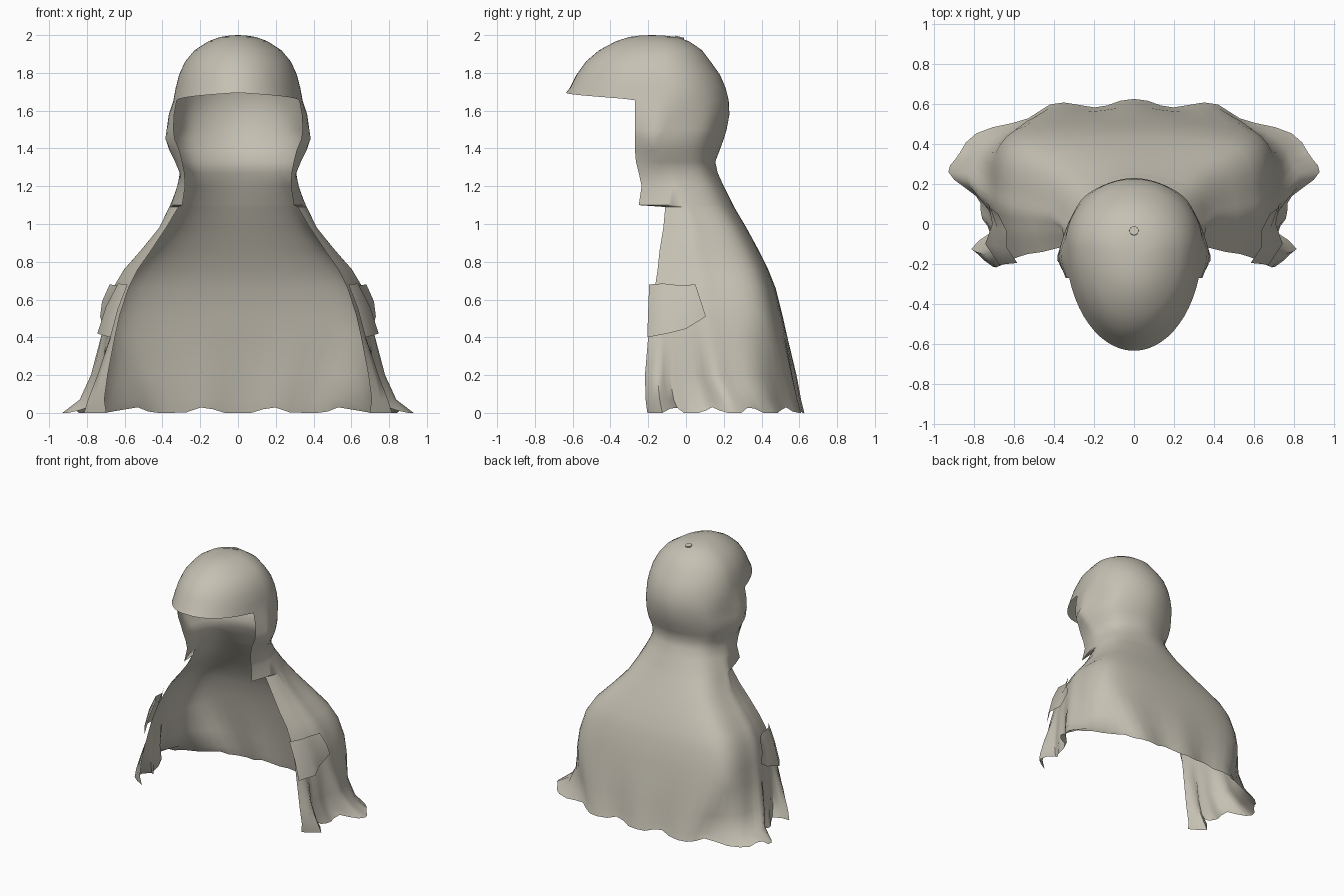
import bpy, math
from mathutils import Vector

if "Cube" in bpy.data.objects:
    bpy.data.objects.remove(bpy.data.objects["Cube"])

cloth = bpy.data.materials.new("beige_cloth")
cloth.diffuse_color = (0.56, 0.53, 0.45, 1)
cloth.use_nodes = True
cloth.node_tree.nodes["Principled BSDF"].inputs["Base Color"].default_value = cloth.diffuse_color

N, M = 28, 12                    # half-ring columns: draped cloth, brim
EDGE = math.radians(108.5)       # angle where the face opening starts


def make(name, verts, faces, angle=50):
    me = bpy.data.meshes.new(name)
    me.from_pydata(verts, [], faces)
    me.materials.append(cloth)
    ob = bpy.data.objects.new(name, me)
    bpy.context.collection.objects.link(ob)
    bpy.ops.object.select_all(action='DESELECT')
    ob.select_set(True)
    bpy.context.view_layer.objects.active = ob
    bpy.ops.object.shade_smooth_by_angle(angle=math.radians(angle))
    return ob


def mirror(ob):
    m = ob.modifiers.new("mirror", 'MIRROR')
    m.use_clip = True
    m.merge_threshold = 0.002
    return ob


def mix(a, b, t):
    t = min(1, max(0, t))
    return a + (b - a) * t


def spline(pts, t):
    """Point at t (0..1) on a smooth curve; pts[0] and pts[-1] are tangent guides."""
    s = min(t, 0.9999) * (len(pts) - 3)
    i, u = int(s), s - int(s)
    a, b, c, d = pts[i:i + 4]
    return 0.5 * (2 * b + (c - a) * u + (2 * a - 5 * b + 4 * c - d) * u ** 2
                  + (3 * b - a - 3 * c + d) * u ** 3)


# Hood crown: egg-shaped rings  (z, half width, front y, back y)
crown = [(1.998, 0.04, -0.24, -0.12), (1.99, 0.095, -0.30, -0.05),
         (1.968, 0.155, -0.37, 0.015), (1.92, 0.23, -0.46, 0.085),
         (1.86, 0.28, -0.53, 0.13), (1.79, 0.312, -0.58, 0.18),
         (1.72, 0.33, -0.615, 0.21), (1.655, 0.342, -0.635, 0.226)]


def crown_ring(z, w, yf, yb):
    yc = yb - 0.38 * (yb - yf)
    ring = []
    for j in range(N + M + 1):
        a = EDGE * j / N if j <= N else EDGE + (math.pi - EDGE) * (j - N) / M
        c = math.cos(a)
        x = 0 if j in (0, N + M) else w * math.sin(a)
        y = yc + c * ((yb - yc) if c > 0 else (yc - yf))
        lift = 0.04 * (max(0, j - N) / M) ** 0.7 if z < 1.7 else 0
        ring.append(Vector((x, y, z + lift)))
    return ring


# Hood sides, collar and cape: open rings
# (z, back y, side x, side y, front edge x, front edge y)
drape = [(1.58, .23, .356, -.1, .338, -.27), (1.50, .215, .368, -.12, .342, -.27),
         (1.45, .20, .378, -.14, .335, -.27), (1.39, .178, .357, -.11, .31, -.27),
         (1.33, .155, .325, -.09, .295, -.265), (1.27, .168, .298, -.06, .283, -.25),
         (1.20, .20, .315, -.02, .28, -.235), (1.10, .25, .355, .02, .295, -.25),
         (1.09, .255, .358, .03, .315, -.11), (.98, .32, .41, .08, .38, -.12),
         (.86, .385, .51, .1, .46, -.14), (.76, .435, .60, .12, .53, -.15),
         (.66, .475, .66, .14, .58, -.165), (.52, .51, .695, .16, .625, -.185),
         (.40, .535, .72, .18, .65, -.2), (.20, .575, .765, .22, .68, -.215),
         (.07, .592, .82, .29, .69, -.21), (0, .605, .915, .33, .675, -.2)]


def drape_ring(z, yb, xs, ys, xf, yf):
    low = max(0, 1 - z / 0.5) ** 1.5                 # 1 at the hem
    hood = (z - 1.1) / 0.4                           # 1 on the hood
    neck = (z - 0.8) / 0.4                           # square shoulders, round neck
    kx, ky = mix(mix(0.86, 0.707, neck), 0.52, low), mix(mix(0.81, 0.707, neck), 0.86, low)
    back, side, edge = Vector((0, yb)), Vector((xs, ys)), Vector((xf, yf))
    corner = Vector((kx * xs, ys + ky * (yb - ys)))
    mid = (side + edge) / 2 + Vector((mix(0.015, -0.04, low), 0))
    pts = [Vector((-corner.x, corner.y)), back, corner, side, mid, edge, 2 * edge - mid]
    ring = []
    for j in range(N + 1):
        # columns follow the crown's angles on the hood, even spacing on the cape
        a = math.degrees(EDGE) * j / N
        even = j / N
        round_t = a / 180 if a < 90 else 0.5 + 0.5 * (a - 90) / (math.degrees(EDGE) - 90)
        t = mix(even, round_t, hood)
        p = spline(pts, t)
        # folds deepen toward the hem, with a flare beside the front edge
        out = Vector((p.x, p.y - 0.05)).normalized()
        p = p + out * 0.022 * low * math.sin(j * 1.16 + 1.4)
        p.x += 0.12 * low * math.exp(-((t - 0.92) / 0.05) ** 2)
        lift = 0.03 * max(0, math.sin(j * 1.16 - 1.6)) if z == 0 else 0
        ring.append(Vector((0 if j == 0 else p.x, p.y, z + lift)))
    return ring


rings = [crown_ring(*r) for r in crown] + [drape_ring(*r) for r in drape]
verts = [Vector((0, -0.18, 2.0))]
starts, faces = [], []
for r in rings:
    starts.append(len(verts))
    verts += r
faces += [(0, 1 + j, 2 + j) for j in range(N + M)]
for i in range(len(rings) - 1):
    a, b = starts[i], starts[i + 1]
    cols = min(len(rings[i]), len(rings[i + 1])) - 1
    faces += [(a + j, b + j, b + j + 1, a + j + 1) for j in range(cols)]
mirror(make("hooded_cape", verts, faces))

# Folded cuffs hanging from the front edges of the cape
rows = [[(.585, -.195, .68), (.635, -.12, .685), (.64, -.03, .675), (.68, .05, .68)],
        [(.635, -.20, .55), (.70, -.11, .56), (.685, -.02, .57), (.72, .08, .59)],
        [(.675, -.205, .40), (.745, -.10, .42), (.71, 0, .445), (.73, .105, .51)]]
cv = [p for row in rows for p in row]
cf = [(4 * i + j, 4 * i + j + 4, 4 * i + j + 5, 4 * i + j + 1)
      for i in range(2) for j in range(3)]
mirror(make("cuffs", cv, cf))

# Small button on the crown
bpy.ops.mesh.primitive_cylinder_add(vertices=8, radius=0.024, depth=0.02,
                                    location=(0, -0.035, 1.982),
                                    rotation=(math.radians(-14), 0, 0))
button = bpy.context.object
button.name = "crown_button"
button.data.materials.append(cloth)
